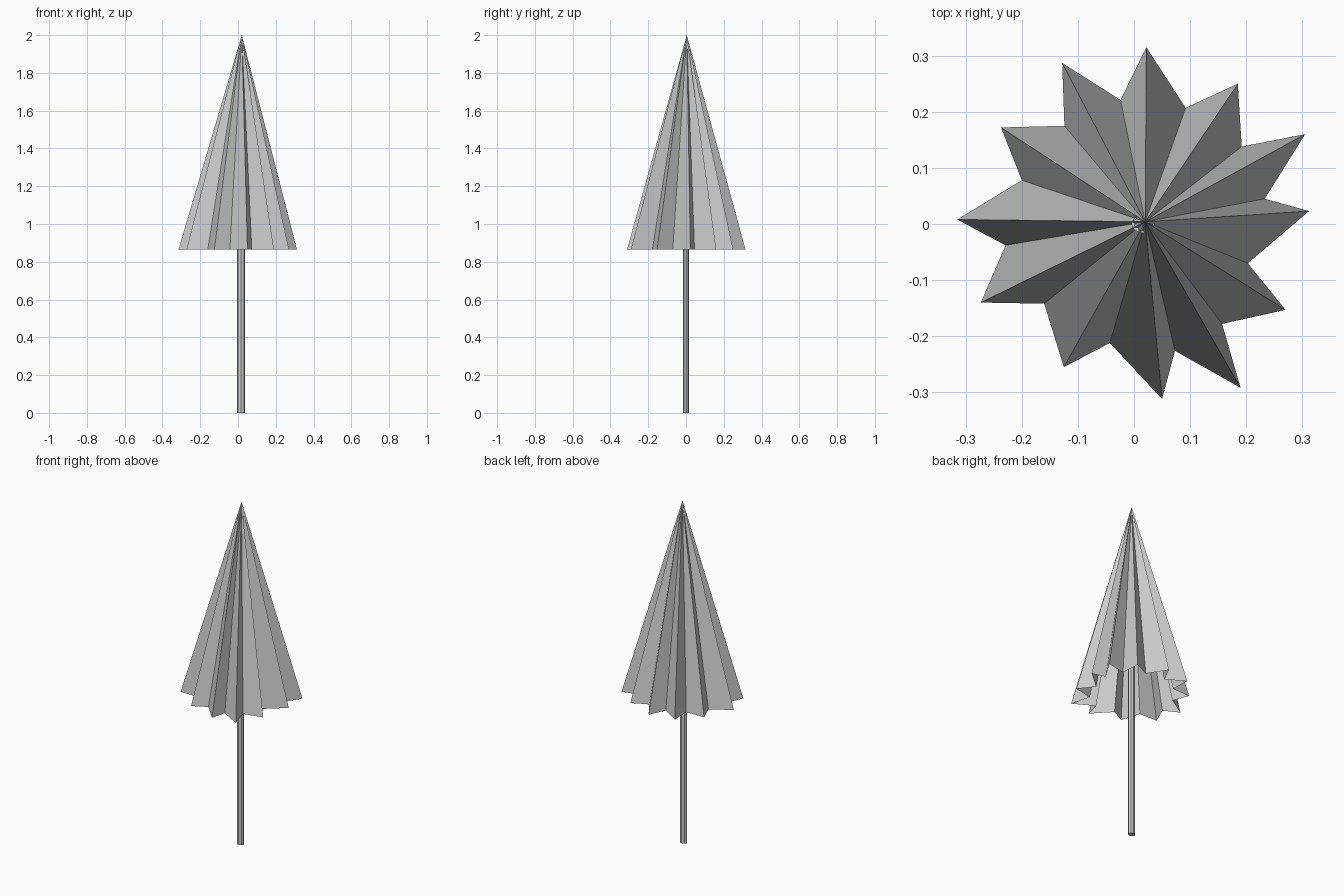
import bpy
import bmesh
from math import cos, sin, tau

default_cube = bpy.data.objects.get("Cube")
if default_cube:
    bpy.data.objects.remove(default_cube, do_unlink=True)

HEM_HEIGHT = 0.865
APEX = (0.02, 0.004, 2.0)
POLE_CENTRE = (0.016, 0.0)
POLE_RADII = (0.021, 0.0165)
POLE_TOP = 1.92
POLE_SIDES = 8

# Folds of the canopy hem, clockwise from the back: ridge, valley, ridge, ...
HEM = [
    (.022, .315), (.092, .207), (.185, .25), (.192, .138),
    (.305, .16), (.233, .045), (.312, .023), (.203, -.07),
    (.27, -.153), (.157, -.178), (.19, -.292), (.073, -.226),
    (.05, -.312), (-.043, -.212), (-.125, -.255), (-.16, -.142),
    (-.273, -.14), (-.229, -.038), (-.315, .008), (-.2, .078),
    (-.237, .172), (-.124, .175), (-.128, .287), (-.024, .221),
]


def make_material(name, colour):
    material = bpy.data.materials.new(name)
    material.use_nodes = True
    material.diffuse_color = colour
    shader = next(node for node in material.node_tree.nodes
                  if node.type == 'BSDF_PRINCIPLED')
    shader.inputs["Base Color"].default_value = colour
    return material


def make_object(name, bm, material):
    mesh = bpy.data.meshes.new(name)
    bm.to_mesh(mesh)
    bm.free()
    mesh.materials.append(material)
    obj = bpy.data.objects.new(name, mesh)
    bpy.context.collection.objects.link(obj)
    return obj


def fan(bm, ring, tip):
    """Join each pair of neighbouring ring points to one tip."""
    for current, following in zip(ring, ring[1:] + ring[:1]):
        bm.faces.new((tip, following, current))


grey = make_material("light grey", (0.6, 0.6, 0.6, 1.0))

# Pleated canopy, open underneath
bm = bmesh.new()
hem = [bm.verts.new((x, y, HEM_HEIGHT)) for x, y in HEM]
fan(bm, hem, bm.verts.new(APEX))
make_object("canopy", bm, grey)

# Slim pole with closed ends
bm = bmesh.new()
outline = []
for side in range(POLE_SIDES):
    angle = tau * side / POLE_SIDES
    outline.append(bm.verts.new((POLE_CENTRE[0] + POLE_RADII[0] * cos(angle),
                                 POLE_CENTRE[1] + POLE_RADII[1] * sin(angle),
                                 0.0)))
base = bm.faces.new(outline)
raised = bmesh.ops.extrude_face_region(bm, geom=[base], use_keep_orig=True)
top_verts = [v for v in raised["geom"] if isinstance(v, bmesh.types.BMVert)]
bmesh.ops.translate(bm, verts=top_verts, vec=(0.0, 0.0, POLE_TOP))
bmesh.ops.recalc_face_normals(bm, faces=bm.faces)
make_object("pole", bm, grey)
